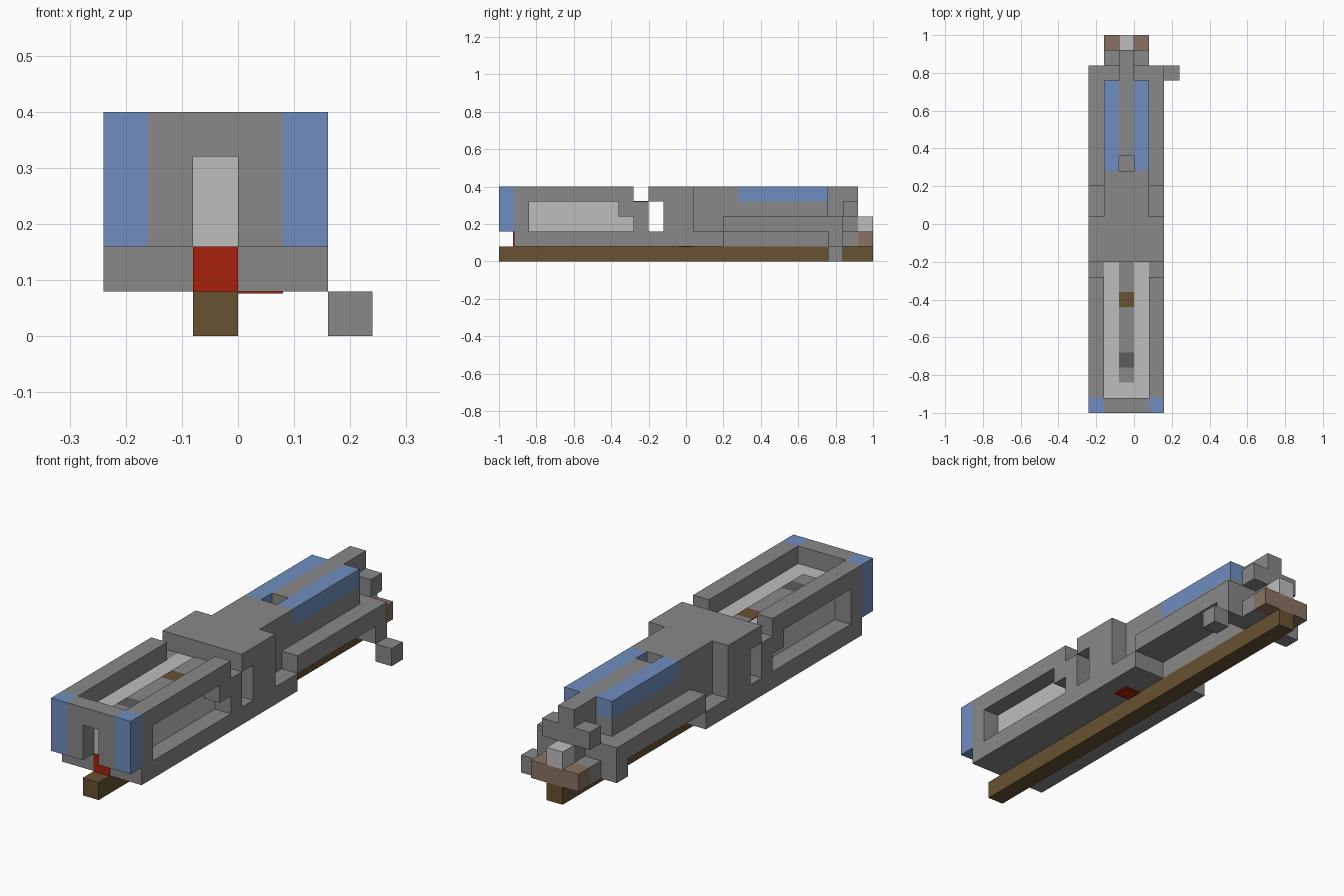
import bpy
import bmesh
from mathutils import Matrix, Vector

UNIT = 0.08                      # size of one grid cell
ORIGIN = Vector((3, 12.5, 0))    # grid point that sits at the world origin
MID = 5                          # mirrored cell span: x -> MID - x

if "Cube" in bpy.data.objects:
    bpy.data.objects.remove(bpy.data.objects["Cube"], do_unlink=True)


def material(name, *rgb):
    mat = bpy.data.materials.new(name)
    mat.use_nodes = True
    mat.diffuse_color = (*rgb, 1)
    mat.node_tree.nodes["Principled BSDF"].inputs["Base Color"].default_value = (*rgb, 1)
    return mat


grey = material("mid grey", 0.246, 0.246, 0.246)
light = material("light grey", 0.515, 0.515, 0.515)
dark = material("dark grey", 0.107, 0.107, 0.11)
blue = material("soft blue", 0.162, 0.27, 0.527)
brown = material("dark brown", 0.138, 0.084, 0.032)
tan = material("dusty brown", 0.254, 0.171, 0.122)
red = material("red", 0.39, 0.0144, 0.0037)


def part(name, mat, *boxes, mirror=False):
    """Join blocks, each given as (x, y, z) spans in grid cells."""
    if mirror:
        boxes += tuple(((MID - x[1], MID - x[0]), y, z) for x, y, z in boxes)
    bm = bmesh.new()
    for spans in boxes:
        low = Vector([s[0] for s in spans])
        high = Vector([s[1] for s in spans])
        centre = ((low + high) / 2 - ORIGIN) * UNIT
        size = (high - low) * UNIT
        bmesh.ops.create_cube(bm, size=1,
                              matrix=Matrix.Translation(centre) @ Matrix.Diagonal((*size, 1)))
    mesh = bpy.data.meshes.new(name)
    bm.to_mesh(mesh)
    bm.free()
    mesh.materials.append(mat)
    obj = bpy.data.objects.new(name, mesh)
    bpy.context.collection.objects.link(obj)
    return obj


# Shared spans
LEFT, CENTRE, INNER, FULL = (4, 5), (2, 3), (1, 4), (0, 5)
THIN = 0.05

# Underside bar and base plate
part("lower_bar", brown, (CENTRE, (0, 25), (0, 1)))
part("base_plate", grey, (FULL, (1, 15), (1, 2)))
part("front_red_plate", red, (CENTRE, (1 - THIN, 1), (1, 2)))
part("underside_red_plate", red, ((3, 4), (12, 13), (1 - THIN, 1)))

# Front frame: corners, slotted face, side frames with windows
part("front_corners", blue, (LEFT, (0, 1), (2, 5)), mirror=True)
part("front_posts", grey, ((3, 4), (0, 1), (2, 5)), mirror=True)
part("front_lintel", grey, (CENTRE, (0, 1), (4, 5)))
part("side_frames", grey,
     (LEFT, (1, 9), (4, 5)),
     (LEFT, (1, 2), (2, 4)),
     (LEFT, (8, 9), (3, 4)),
     (LEFT, (9, 10), (2, 4)), mirror=True)

# Pale core seen through the windows, with a painted strip on top
part("inner_core", light, (INNER, (1, 10), (2, 4)))
for name, mat, span in (("strip_front", grey, (2, 3)), ("strip_dark_patch", dark, (3, 4)),
                        ("strip_middle", grey, (4, 7)), ("strip_brown_patch", brown, (7, 8)),
                        ("strip_rear", grey, (8, 10))):
    part(name, mat, (CENTRE, span, (4, 4 + THIN)))

# Middle housing, bridging the open gap behind the core
part("middle_housing", grey,
     (FULL, (10, 11), (4, 5)),
     (FULL, (11, 13), (2, 5)))

# Rear housing: tall body, ridge and blue strips around a small well
part("rear_body", grey,
     (INNER, (13, 15), (2, 5)),
     (INNER, (15, 22), (3, 4)),
     (INNER, (15, 16), (4, 5)))
part("top_ridge", grey, (CENTRE, (17, 24), (4, 5)))
part("top_strips", blue, ((3, 4), (16, 22), (4, 5)), mirror=True)

# Side ledge on legs, open underneath around a central spine
part("side_ledge", grey, (FULL, (15, 23), (2, 3)))
part("spine", grey, (CENTRE, (15, 22), (1, 2)))
part("rear_legs", grey, (FULL, (22, 23), (1, 2)))
part("side_handle", grey, ((5, 6), (22, 23), (0, 1)))

# Tail: stem, cross block, end plate and pale stud
part("tail_stem", grey,
     (CENTRE, (22, 23), (3, 4)),
     (CENTRE, (23, 24), (2, 3)))
part("tail_cross", grey, (INNER, (23, 24), (3, 4)))
part("tail_plate", grey, (INNER, (23, 24), (1, 2)))
part("tail_end_plate", tan, (INNER, (24, 25), (1, 2)))
part("tail_stud", light, (CENTRE, (24, 25), (2, 3)))
